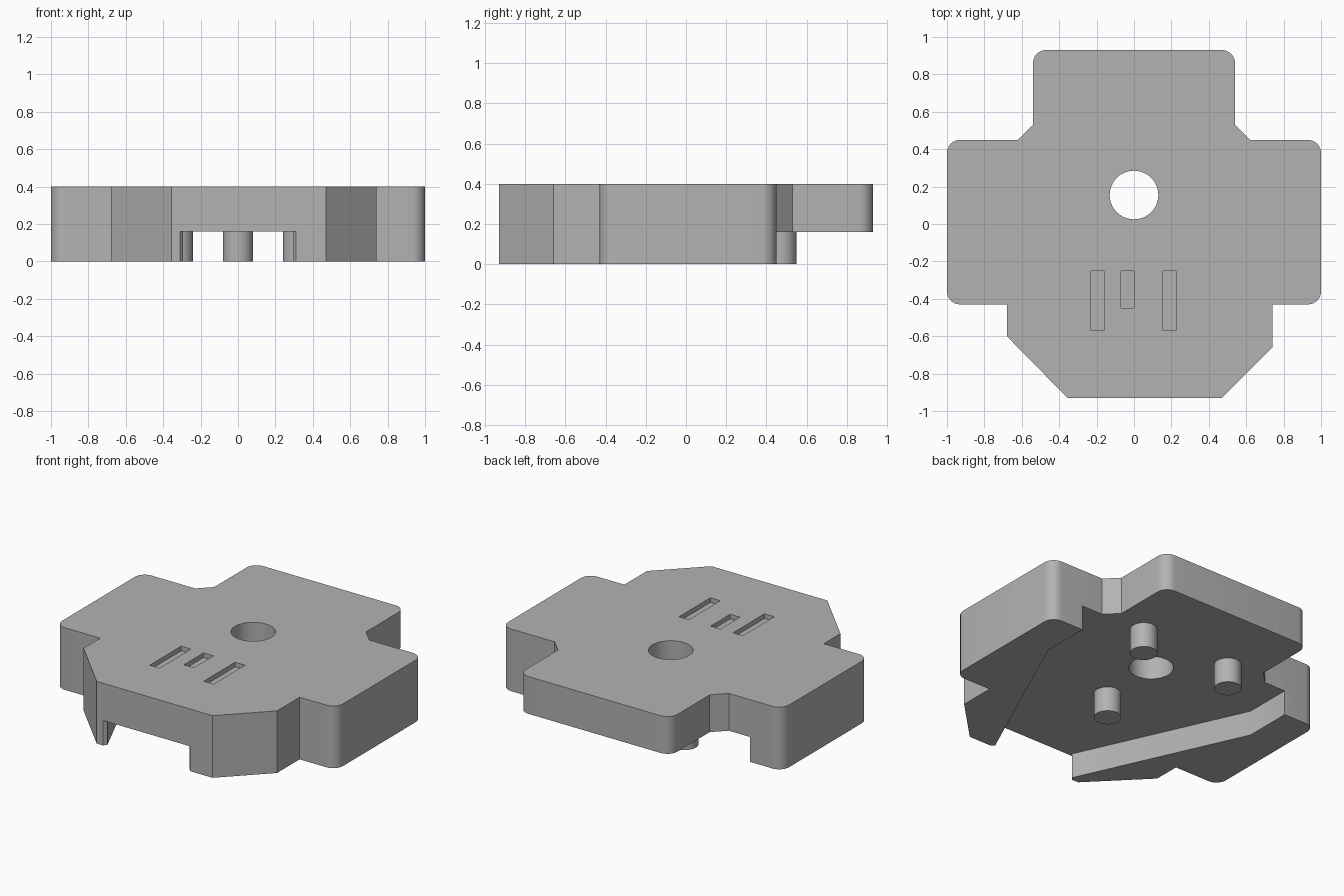
import bpy
import bmesh
import math
from mathutils import Vector

old = bpy.data.objects.get("Cube")
if old:
    bpy.data.objects.remove(old, do_unlink=True)

TOP, CEILING = 0.4, 0.16

grey = bpy.data.materials.new("mid_grey")
grey.use_nodes = True
grey.diffuse_color = (0.45, 0.45, 0.45, 1)
grey.node_tree.nodes["Principled BSDF"].inputs["Base Color"].default_value = grey.diffuse_color


def rounded(points, steps=8):
    """Expand (x, y, radius) corners into an outline with arcs."""
    out = []
    for i, (x, y, r) in enumerate(points):
        p = Vector((x, y))
        if r == 0:
            out.append(p)
            continue
        before = (Vector(points[i - 1][:2]) - p).normalized()
        after = (Vector(points[(i + 1) % len(points)][:2]) - p).normalized()
        centre = p + (before + after) * r
        for k in range(steps + 1):
            a = k / steps * math.pi / 2
            out.append(centre - after * r * math.cos(a) - before * r * math.sin(a))
    return out


def prism(name, outline, z0, z1):
    """Extrude a flat outline from z0 to z1."""
    bm = bmesh.new()
    face = bm.faces.new([bm.verts.new((x, y, z0)) for x, y in outline])
    ext = bmesh.ops.extrude_face_region(bm, geom=[face])
    moved = [v for v in ext["geom"] if isinstance(v, bmesh.types.BMVert)]
    bmesh.ops.translate(bm, verts=moved, vec=(0, 0, z1 - z0))
    bmesh.ops.recalc_face_normals(bm, faces=bm.faces)
    mesh = bpy.data.meshes.new(name)
    bm.to_mesh(mesh)
    bm.free()
    mesh.materials.append(grey)
    obj = bpy.data.objects.new(name, mesh)
    bpy.context.collection.objects.link(obj)
    return obj


def activate(obj):
    bpy.ops.object.select_all(action="DESELECT")
    obj.select_set(True)
    bpy.context.view_layer.objects.active = obj


def cut(body, cutter):
    """Subtract a cutter and discard it."""
    cutter.hide_render = True
    mod = body.modifiers.new("cut", "BOOLEAN")
    mod.operation = "DIFFERENCE"
    mod.solver = "EXACT"
    mod.object = cutter
    activate(body)
    bpy.ops.object.modifier_apply(modifier=mod.name)
    bpy.data.objects.remove(cutter, do_unlink=True)


def circle(cx, cy, r, n=48):
    return [(cx + r * math.cos(2 * math.pi * k / n),
             cy + r * math.sin(2 * math.pi * k / n)) for k in range(n)]


def smooth(obj):
    activate(obj)
    bpy.ops.object.shade_smooth_by_angle(angle=math.radians(30))


# Body: cross-shaped slab with uneven front chamfers and mirrored rear half
R = 0.07
rear = [(1, -0.43, R), (1, 0.45, R), (0.62, 0.45, 0), (0.54, 0.53, 0), (0.54, 0.93, R)]
front_left = [(0.47, -0.93, 0), (0.74, -0.66, 0), (0.74, -0.43, 0)]
front_right = [(-0.68, -0.43, 0), (-0.68, -0.6, 0), (-0.355, -0.93, 0)]
mirrored = [(-x, y, r) for x, y, r in reversed(rear)]
body = prism("body", rounded(front_left + rear + mirrored + front_right), 0, TOP)

# Underside channel, open at the front and back, leaving two side walls
side = [(0.31, -1.1), (0.31, -0.93), (0.293, -0.91), (0.77, 0.14), (0.77, 1.1)]
channel = side + [(-x, y) for x, y in reversed(side)]
cut(body, prism("channel_cutter", channel, -0.1, CEILING))

# Round through hole
cut(body, prism("hole_cutter", circle(0, 0.155, 0.13), -0.1, TOP + 0.1))

# Three shallow slots in the top
for x, y in ((-0.23, -0.57), (-0.07, -0.45), (0.155, -0.57)):
    slot = [(x, y), (x + 0.07, y), (x + 0.07, -0.25), (x, -0.25)]
    cut(body, prism("slot_cutter", slot, TOP - 0.03, TOP + 0.1))
smooth(body)

# Three pegs under the ceiling
for name, x, y in (("peg_left", 0.32, 0.47), ("peg_right", -0.32, 0.47), ("peg_front", 0, -0.24)):
    smooth(prism(name, circle(x, y, 0.08, 32), 0, CEILING + 0.01))
